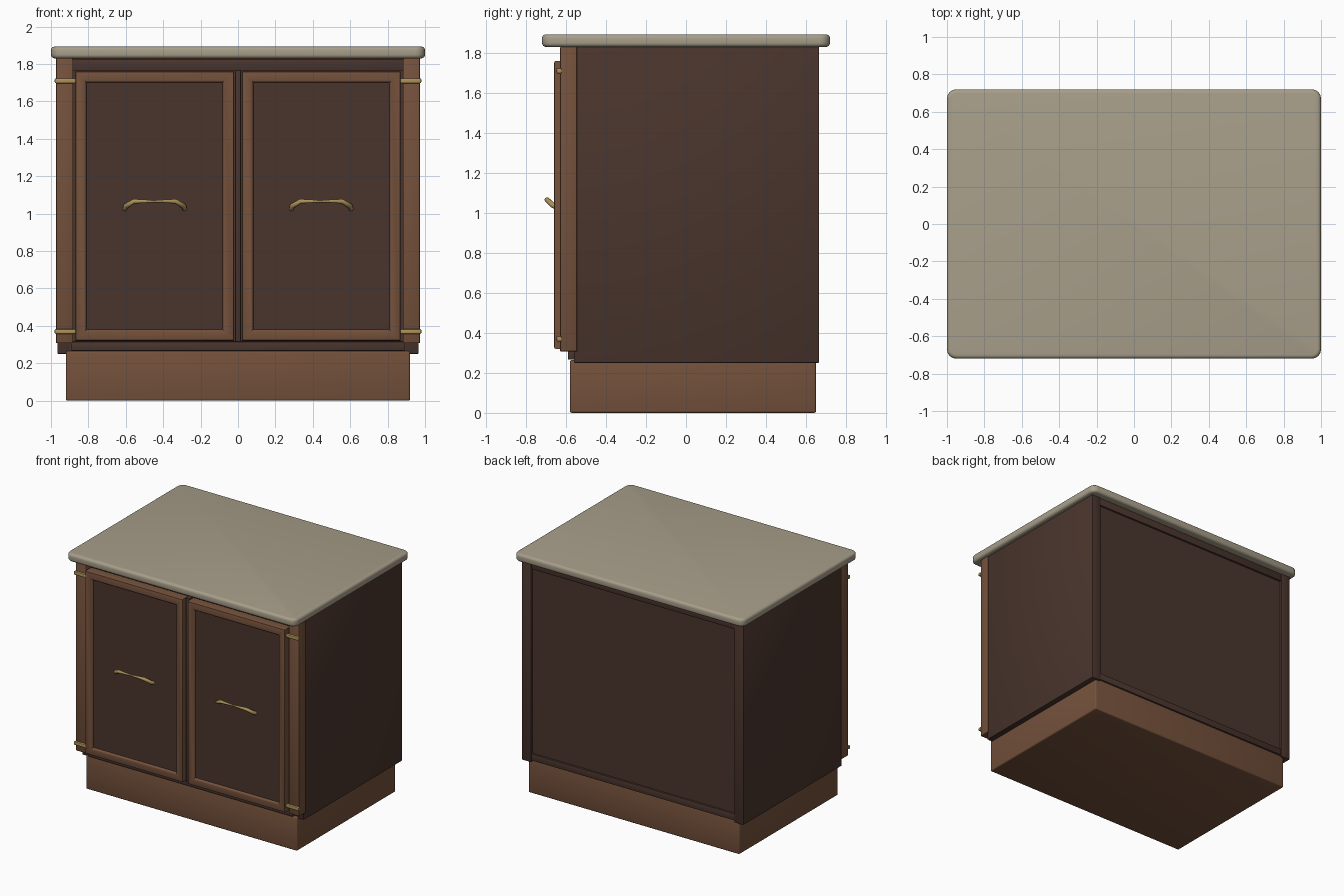
import bpy, bmesh, math

if "Cube" in bpy.data.objects:
    bpy.data.objects.remove(bpy.data.objects["Cube"])


def material(name, rgb):
    m = bpy.data.materials.new(name)
    m.diffuse_color = (*rgb, 1)
    m.use_nodes = True
    m.node_tree.nodes["Principled BSDF"].inputs["Base Color"].default_value = m.diffuse_color
    return m


BROWN = material("brown_wood", (0.175, 0.082, 0.044))
DARK = material("dark_wood", (0.068, 0.035, 0.026))
STONE = material("stone", (0.39, 0.345, 0.255))
BRASS = material("brass", (0.42, 0.29, 0.10))


def finish(bm, name, mats):
    bmesh.ops.recalc_face_normals(bm, faces=bm.faces[:])
    me = bpy.data.meshes.new(name)
    bm.to_mesh(me)
    bm.free()
    ob = bpy.data.objects.new(name, me)
    bpy.context.collection.objects.link(ob)
    for m in mats:
        me.materials.append(m)
    bpy.context.view_layer.objects.active = ob
    ob.select_set(True)
    bpy.ops.object.shade_smooth_by_angle(angle=math.radians(40))
    ob.select_set(False)
    return ob


def box(name, x, y, z, mat, bevel=0.005, segments=2, corner=0):
    bm = bmesh.new()
    bmesh.ops.create_cube(bm, size=1)
    for v in bm.verts:
        v.co = [(lo + hi) / 2 + c * (hi - lo) for c, (lo, hi) in zip(v.co, (x, y, z))]
    if corner:
        upright = [e for e in bm.edges
                   if abs(e.verts[0].co.z - e.verts[1].co.z) > 1e-4]
        bmesh.ops.bevel(bm, geom=upright, offset=corner, segments=4,
                        profile=0.5, affect='EDGES')
        rim = [e for e in bm.edges
               if abs(e.verts[0].co.z - e.verts[1].co.z) < 1e-4]
    else:
        rim = bm.edges[:]
    if bevel:
        bmesh.ops.bevel(bm, geom=rim, offset=bevel, segments=segments,
                        profile=0.5, affect='EDGES')
    return finish(bm, name, [mat])


def door(name, x0, x1, z0, z1):
    # nested rectangles: (inset, depth) from the back edge to the sunken panel
    rings = [(0, -0.585), (0, -0.650), (0.003, -0.657), (0.010, -0.660),
             (0.048, -0.660), (0.055, -0.656), (0.060, -0.643)]
    bm = bmesh.new()
    loops = [[bm.verts.new(p) for p in ((x0 + i, y, z0 + i), (x1 - i, y, z0 + i),
                                        (x1 - i, y, z1 - i), (x0 + i, y, z1 - i))]
             for i, y in rings]
    for a, b in zip(loops, loops[1:]):
        for k in range(4):
            bm.faces.new((a[k], a[(k + 1) % 4], b[(k + 1) % 4], b[k]))
    bm.faces.new(loops[0])
    bm.faces.new(loops[-1]).material_index = 1
    return finish(bm, name, [BROWN, DARK])


def handle(name, cx):
    # bowed pull, thin in the middle, tilted upward
    path = [(-0.160, -0.636, 1.024, 1.0), (-0.155, -0.668, 1.040, 1.1),
            (-0.110, -0.695, 1.066, 1.0), (0, -0.697, 1.066, 0.45),
            (0.110, -0.695, 1.066, 1.0), (0.155, -0.668, 1.040, 1.1),
            (0.160, -0.636, 1.024, 1.0)]
    cu = bpy.data.curves.new(name, 'CURVE')
    cu.dimensions = '3D'
    cu.bevel_depth = 0.013
    cu.bevel_resolution = 2
    cu.use_fill_caps = True
    sp = cu.splines.new('POLY')
    sp.points.add(len(path) - 1)
    for p, (x, y, z, r) in zip(sp.points, path):
        p.co = (cx + x, y, z, 1)
        p.radius = r
    ob = bpy.data.objects.new(name, cu)
    cu.materials.append(BRASS)
    bpy.context.collection.objects.link(ob)


# worktop and plinth
box("worktop", (-1, 1), (-0.72, 0.72), (1.83, 1.893), STONE, 0.02, 4, corner=0.05)
box("plinth", (-0.92, 0.92), (-0.58, 0.65), (0, 0.265), BROWN, 0.01, 3)

# carcass with recessed back panel
box("carcass", (-0.9, 0.9), (-0.56, 0.645), (0.26, 1.83), DARK, 0)
box("back_top_rail", (-0.89, 0.89), (0.63, 0.66), (1.77, 1.83), DARK, 0.003)
box("back_bottom_rail", (-0.89, 0.89), (0.63, 0.66), (0.262, 0.315), DARK, 0.003)

# face frame
box("front_top_rail", (-0.89, 0.89), (-0.59, -0.55), (1.765, 1.825), DARK, 0.003)
box("front_bottom_rail", (-0.89, 0.89), (-0.59, -0.55), (0.266, 0.315), DARK, 0.003)
box("centre_stile", (-0.015, 0.015), (-0.63, -0.55), (0.315, 1.765), DARK, 0.003)

# mirrored parts
for s, side in ((-1, "left"), (1, "right")):
    def span(a, b):
        return tuple(sorted((s * a, s * b)))
    box(side + "_side_panel", span(0.885, 0.965), (-0.56, 0.665), (0.25, 1.83), DARK, 0.004)
    box(side + "_pilaster", span(0.882, 0.973), (-0.63, -0.545), (0.307, 1.83), BROWN, 0.005)
    door(side + "_door", *span(0.022, 0.87), 0.32, 1.76)
    handle(side + "_handle", s * 0.445)
    for z, level in ((0.37, "lower"), (1.71, "upper")):
        box(f"{side}_{level}_hinge", span(0.868, 0.98), (-0.648, -0.622),
            (z - 0.013, z + 0.013), BRASS, 0.006, 2)
